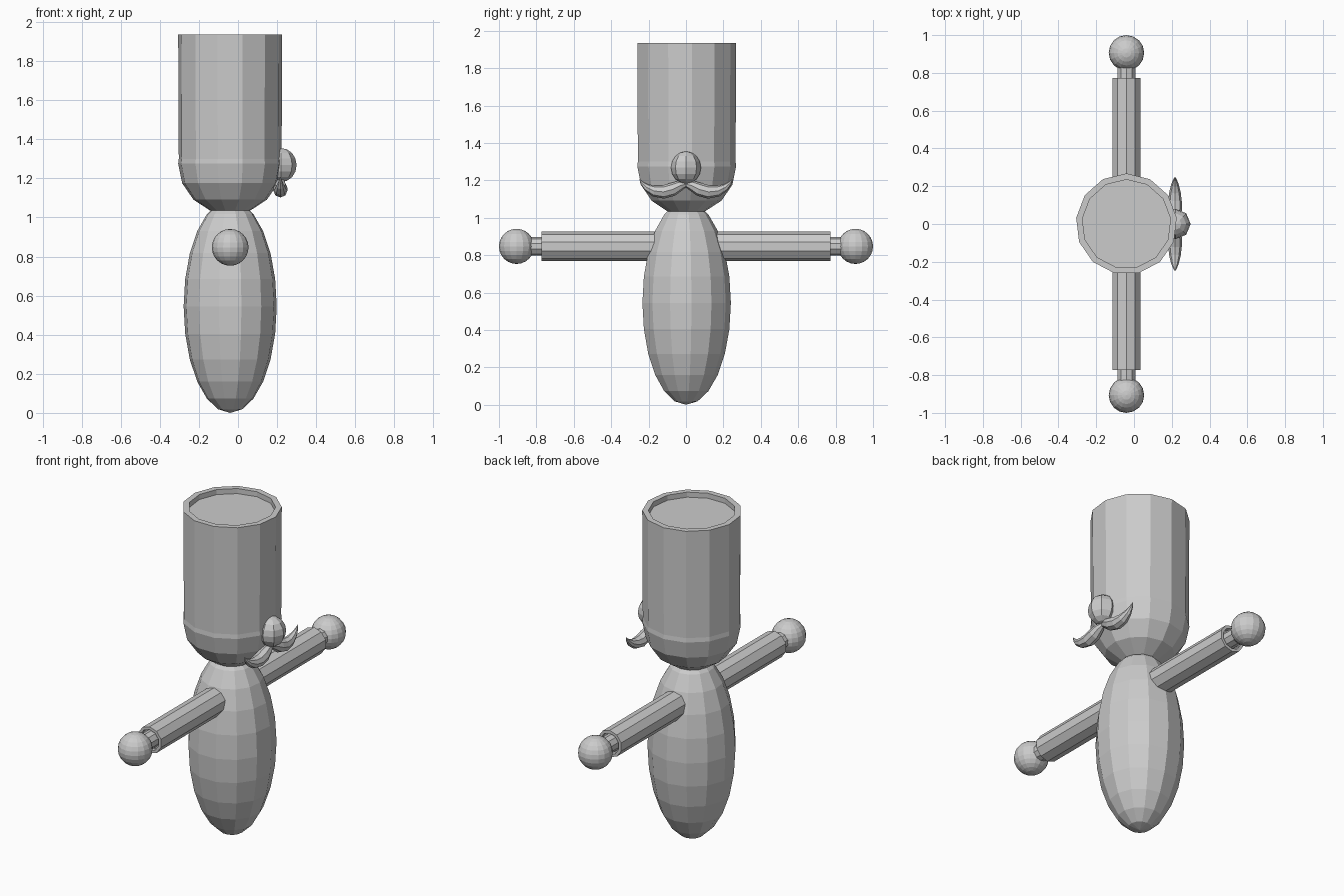
import bpy, bmesh
from math import sin, cos, pi
from mathutils import Matrix, Vector

if "Cube" in bpy.data.objects:
    bpy.data.objects.remove(bpy.data.objects["Cube"])

CX = -0.04  # axis of the figure


def skin(name, rings):
    """Join consecutive rings of points; a one-point ring is a tip."""
    bm = bmesh.new()
    loops = [[bm.verts.new(p) for p in ring] for ring in rings]
    for a, b in zip(loops, loops[1:]):
        n = max(len(a), len(b))
        for i in range(n):
            j = (i + 1) % n
            if len(a) == 1:
                bm.faces.new((a[0], b[i], b[j]))
            elif len(b) == 1:
                bm.faces.new((a[i], b[0], a[j]))
            else:
                bm.faces.new((a[i], b[i], b[j], a[j]))
    for end in (loops[0], loops[-1]):
        if len(end) > 2:
            bm.faces.new(end)
    bmesh.ops.recalc_face_normals(bm, faces=bm.faces)
    mesh = bpy.data.meshes.new(name)
    bm.to_mesh(mesh)
    bm.free()
    ob = bpy.data.objects.new(name, mesh)
    bpy.context.collection.objects.link(ob)
    return ob


def lathe(name, profile, n, matrix, start=pi / 2):
    """Turn (radius, height) points about the local z axis."""
    rings = []
    for r, z in profile:
        k = n if r > 0 else 1
        rings.append([matrix @ Vector((r * cos(start + 2 * pi * i / n),
                                       r * sin(start + 2 * pi * i / n), z))
                      for i in range(k)])
    return skin(name, rings)


def arc(r, h, steps, first=0, last=None):
    """Half-ellipse profile from the bottom pole upwards."""
    last = steps if last is None else last
    return [(0 if i in (0, steps) else r * sin(pi * i / steps), -h * cos(pi * i / steps))
            for i in range(first, last + 1)]


def at(x, y, z):
    return Matrix.Translation((x, y, z))


# Body
lathe("body", arc(0.24, 0.545, 12), 13, at(CX, 0, 0.545))

# Rounded head with tall hat, shallow recess in the crown
head = [(r, z + 1.275) for r, z in arc(0.268, 0.26, 8, 0, 4)]
hat = [(0.265, 1.30), (0.268, 1.935), (0.235, 1.935), (0.235, 1.905)]
lathe("head_and_hat", head + hat, 13, at(CX, 0, 0))

# Nose
lathe("nose", [(r, z) for r, z in arc(0.08, 0.087, 8)], 8, at(0.22, 0, 1.268), 0)

# Moustache path: y, z, radius
path = [(0.0, 1.18, 0.014), (0.03, 1.172, 0.027), (0.07, 1.152, 0.036), (0.12, 1.138, 0.036),
        (0.17, 1.143, 0.03), (0.21, 1.162, 0.02), (0.235, 1.185, 0.01), (0.25, 1.21, 0)]

for s, side in ((1, "right"), (-1, "left")):
    # Sleeve with recessed cuff, wrist and ball hand
    out = at(CX, 0, 0.847) @ Matrix.Rotation(-s * pi / 2, 4, 'X')
    lathe("arm_" + side, [(0.079, 0.1), (0.079, 0.772), (0.062, 0.772), (0.062, 0.742)], 10, out)
    lathe("wrist_" + side, [(0.05, 0.73), (0.05, 0.85)], 10, out)
    lathe("hand_" + side, arc(0.094, 0.094, 12), 16, at(CX, s * 0.906, 0.847))

    # Moustache half
    rings = []
    for i, (y, z, r) in enumerate(path):
        a, b = path[max(i - 1, 0)], path[min(i + 1, len(path) - 1)]
        t = Vector((0, s * (b[0] - a[0]), b[1] - a[1])).normalized()
        u, v = Vector((1, 0, 0)), t.cross(Vector((1, 0, 0)))
        c = Vector((0.217, s * y, z))
        rings.append([c + r * (u * cos(pi * k / 4) + v * sin(pi * k / 4))
                      for k in range(8 if r > 0 else 1)])
    skin("moustache_" + side, rings)
